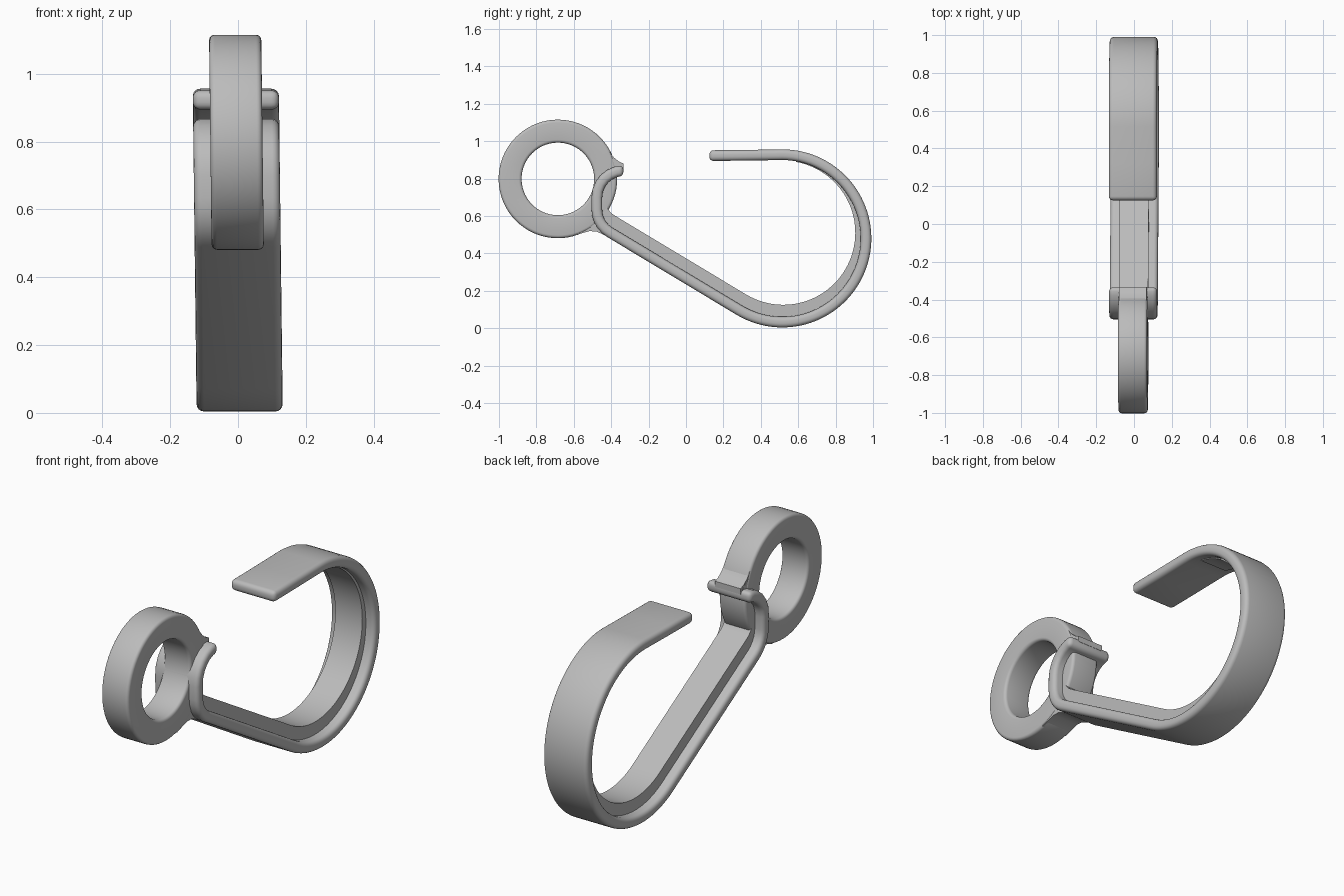
import bpy, bmesh
from math import cos, sin, radians

if "Cube" in bpy.data.objects:
    bpy.data.objects.remove(bpy.data.objects["Cube"], do_unlink=True)

grey = bpy.data.materials.new("satin grey")
grey.use_nodes = True
grey.diffuse_color = (0.5, 0.5, 0.5, 1)
grey.node_tree.nodes["Principled BSDF"].inputs["Base Color"].default_value = (0.5, 0.5, 0.5, 1)


def arc(cy, cz, r, start, end, n):
    angles = [radians(start + (end - start) * i / n) for i in range(n + 1)]
    return [(cy + r * cos(a), cz + r * sin(a)) for a in angles]


def strip(name, outer, inner, half_width, bevel=0.0, closed=False):
    """Solid band between two matching side curves, with a slight sideways lean."""
    bm = bmesh.new()
    rows = []
    for o, i in zip(outer, inner):
        corners = [(o, -1), (o, 1), (i, 1), (i, -1)]
        rows.append([bm.verts.new((s * half_width + 0.005 - 0.012 * p[1], p[0], p[1]))
                     for p, s in corners])
    pairs = list(zip(rows, rows[1:]))
    if closed:
        pairs.append((rows[-1], rows[0]))
    else:
        bm.faces.new(rows[0])
        bm.faces.new(rows[-1])
    for a, b in pairs:
        for k in range(4):
            j = (k + 1) % 4
            bm.faces.new((a[k], a[j], b[j], b[k]))
    bmesh.ops.recalc_face_normals(bm, faces=bm.faces)
    mesh = bpy.data.meshes.new(name)
    bm.to_mesh(mesh)
    bm.free()
    mesh.materials.append(grey)
    ob = bpy.data.objects.new(name, mesh)
    bpy.context.collection.objects.link(ob)
    bpy.ops.object.select_all(action="DESELECT")
    ob.select_set(True)
    bpy.context.view_layer.objects.active = ob
    if bevel:
        mod = ob.modifiers.new("rounded edges", "BEVEL")
        mod.width, mod.segments, mod.limit_method = bevel, 4, "ANGLE"
        mod.angle_limit = radians(50)
        bpy.ops.object.modifier_apply(modifier=mod.name)
    bpy.ops.object.shade_smooth_by_angle(angle=radians(35))
    return ob


# Eyelet ring
RY, RZ = -0.685, 0.798
strip("eyelet_ring", arc(RY, RZ, 0.317, 0, 355, 71), arc(RY, RZ, 0.194, 0, 355, 71),
      0.077, 0.016, closed=True)


# Open hook band: tip, big bend, straight shank and small curl
def band_side(t):
    return ([(0.125, 0.951 - t), (0.32, 0.953 - t)]
            + arc(0.515, 0.48, 0.476 - t, 90, -121, 64)
            + arc(-0.335, 0.634, 0.17 - t, 239, 180, 5)
            + arc(-0.335, 0.70, 0.17 - t, 180, 90, 6))


strip("hook_band", band_side(0), band_side(0.057), 0.127, 0.022)

# Raised rib along the inside of the band, fading out at both ends
rib_base = (arc(0.515, 0.48, 0.44, 80, -121, 60)
            + arc(-0.335, 0.634, 0.14, 239, 180, 3) + [(-0.475, 0.72)])
rib_top = (arc(0.52, 0.51, 0.385, 80, -121, 60)
           + [(-0.361, 0.59), (-0.40, 0.615), (-0.428, 0.65), (-0.44, 0.69), (-0.446, 0.72)])
strip("inner_rib", rib_base, rib_top, 0.077)

# Neck filling the gap between ring and curl, with curved fillets
neck_ring = arc(RY, RZ, 0.28, 33, -62, 12)
neck_hook = ([(-0.334, 0.862)] + arc(-0.335, 0.70, 0.145, 100, 180, 5)
             + arc(-0.335, 0.634, 0.145, 180, 239, 6))
strip("neck", neck_ring, neck_hook, 0.074)
upper = [(-0.43, 0.974), (-0.405, 0.937), (-0.385, 0.912), (-0.36, 0.892), (-0.334, 0.88)]
strip("upper_fillet", upper, [(-0.48, 0.93), (-0.46, 0.88), (-0.42, 0.85), (-0.37, 0.85),
                              (-0.334, 0.85)], 0.073)
lower = [(-0.60, 0.493), (-0.555, 0.508), (-0.515, 0.519), (-0.48, 0.517), (-0.445, 0.502),
         (-0.405, 0.48)]
strip("lower_fillet", lower, [(-0.60, 0.53), (-0.555, 0.56), (-0.51, 0.58), (-0.47, 0.57),
                              (-0.43, 0.54), (-0.395, 0.505)], 0.073)
